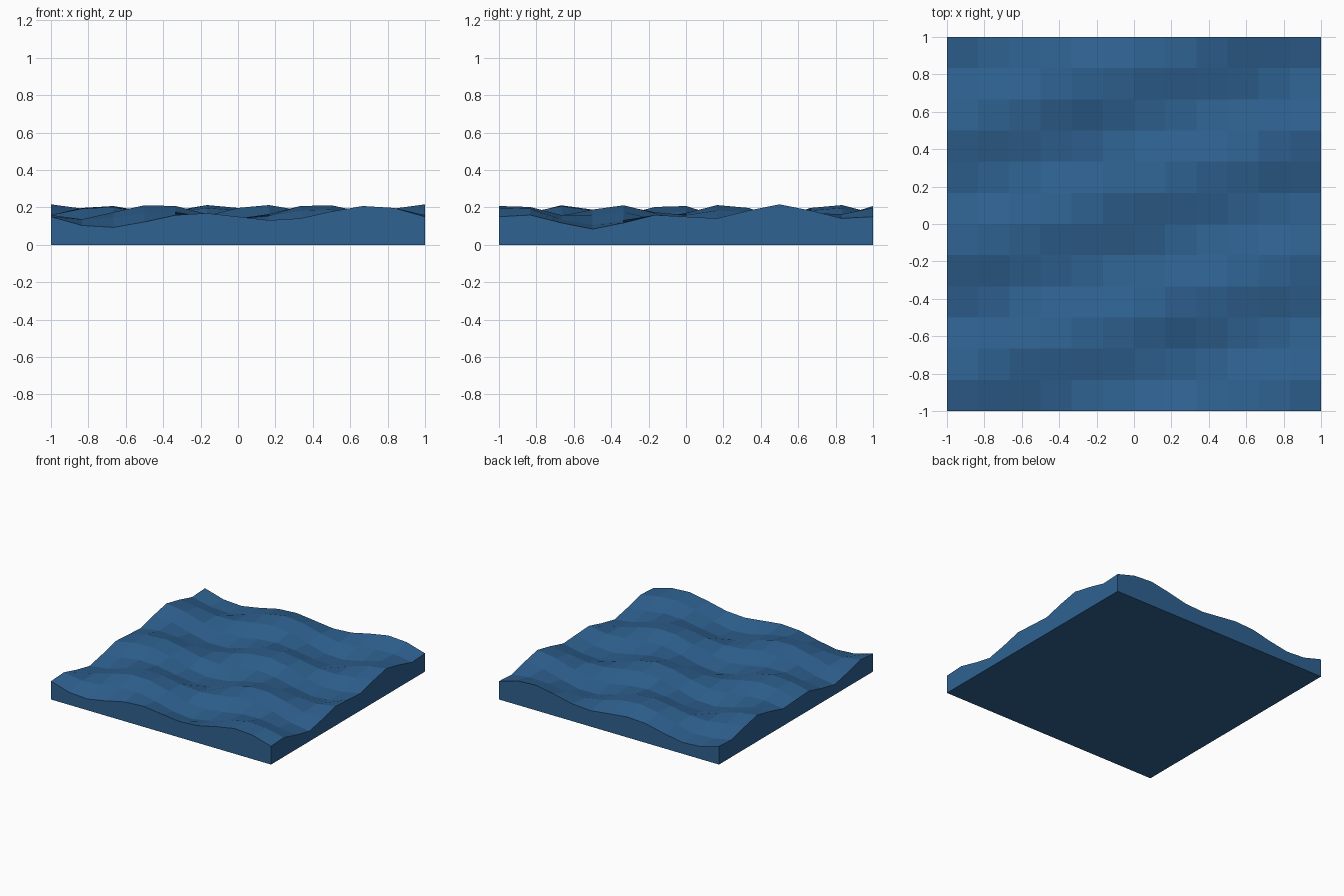
import bpy
import bmesh
from math import sin, pi

if "Cube" in bpy.data.objects:
    bpy.data.objects.remove(bpy.data.objects["Cube"])

CELLS = 12
LEVEL = 0.15

# Sea blue material
water = bpy.data.materials.new("deep_water_blue")
water.use_nodes = True
colour = (0.028, 0.122, 0.285, 1)
water.diffuse_color = colour
water.node_tree.nodes["Principled BSDF"].inputs["Base Color"].default_value = colour


def wave_height(x, y):
    """Two crossing swells that repeat seamlessly over the tile."""
    long_swell = 0.038 * sin(pi * (2 * x + y))
    cross_swell = 0.028 * sin(pi * (3 * y - x))
    return LEVEL + long_swell + cross_swell


# Wavy faceted surface
bm = bmesh.new()
bmesh.ops.create_grid(bm, x_segments=CELLS, y_segments=CELLS, size=1)
for v in bm.verts:
    v.co.z = wave_height(v.co.x, v.co.y)

# Side walls, pulled down from the rim to the ground
rim = [e for e in bm.edges if e.is_boundary]
walls = bmesh.ops.extrude_edge_only(bm, edges=rim)["geom"]
for v in walls:
    if isinstance(v, bmesh.types.BMVert):
        v.co.z = 0

# Flat underside
base_edges = [e for e in bm.edges if e.is_boundary]
bmesh.ops.contextual_create(bm, geom=base_edges)
bmesh.ops.recalc_face_normals(bm, faces=bm.faces)

mesh = bpy.data.meshes.new("water_tile")
bm.to_mesh(mesh)
bm.free()
mesh.materials.append(water)
tile = bpy.data.objects.new("water_tile", mesh)
bpy.context.collection.objects.link(tile)
